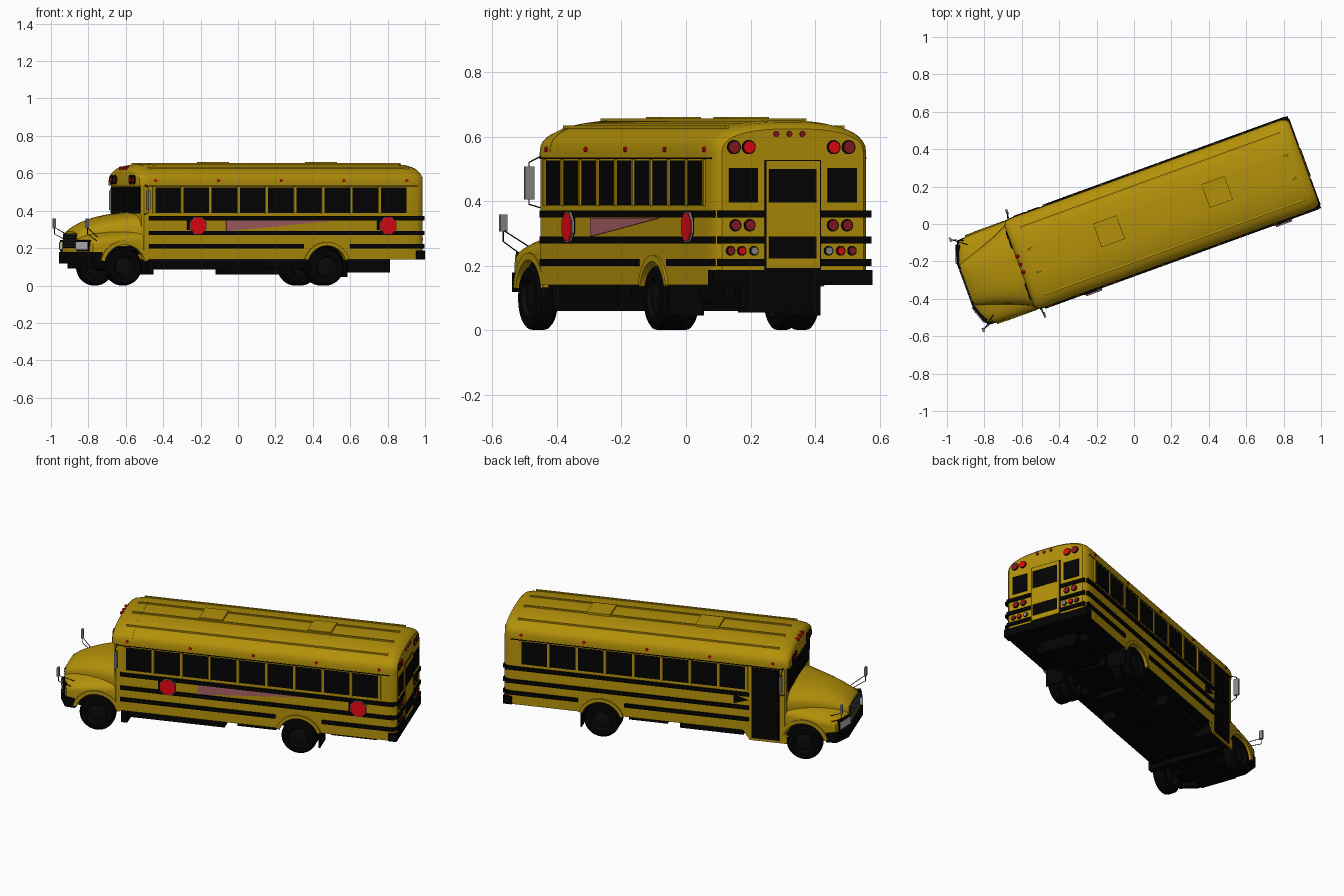
import bpy, bmesh, math
from mathutils import Matrix, Vector

cube = bpy.data.objects.get("Cube")
if cube:
    bpy.data.objects.remove(cube, do_unlink=True)


def material(name, r, g, b):
    m = bpy.data.materials.new(name)
    m.use_nodes = True
    m.diffuse_color = (r, g, b, 1)
    m.node_tree.nodes["Principled BSDF"].inputs["Base Color"].default_value = (r, g, b, 1)
    return m


YELLOW = material("bus yellow", .45, .28, .003)
BLACK = material("trim black", .001, .001, .001)
GLASS = material("dark glass", .001, .001, .001)
RUBBER = material("tyre rubber", .001, .001, .001)
HUB = material("hub grey", .003, .003, .003)
RED = material("signal red", 1, .003, .008)
DARK_RED = material("lamp dark red", .25, .01, .015)
GREY = material("mirror grey", .25, .25, .25)
WHITE = material("lamp white", .5, .5, .5)
PINK = material("banner pink", .4, .12, .13)
parts = []


def make(name, bm, *mats):
    bmesh.ops.recalc_face_normals(bm, faces=bm.faces)
    mesh = bpy.data.meshes.new(name)
    bm.to_mesh(mesh)
    bm.free()
    for m in mats:
        mesh.materials.append(m)
    ob = bpy.data.objects.new(name, mesh)
    bpy.context.collection.objects.link(ob)
    parts.append(ob)
    return ob


def loft(bm, rings):
    rows = [[bm.verts.new(p) for p in ring] for ring in rings]
    n = len(rows[0])
    for a, b in zip(rows, rows[1:]):
        for i in range(n):
            j = (i + 1) % n
            bm.faces.new((a[i], a[j], b[j], b[i]))
    bm.faces.new(rows[0])
    bm.faces.new(rows[-1])


def boxes(name, mat, *spans):
    """Each span is x0, x1, y0, y1, z0, z1."""
    bm = bmesh.new()
    for x0, x1, y0, y1, z0, z1 in spans:
        loft(bm, [[(x, y0, z0), (x, y1, z0), (x, y1, z1), (x, y0, z1)] for x in (x0, x1)])
    return make(name, bm, mat)


def both(x0, x1, y0, y1, z0, z1):
    return [(x0, x1, s * y0, s * y1, z0, z1) for s in (-1, 1)]


def prism(name, mat, outline, lo, hi, upright=False):
    bm = bmesh.new()
    loft(bm, [[(a, h, b) if upright else (a, b, h) for a, b in outline] for h in (lo, hi)])
    return make(name, bm, mat)


def discs(name, mat, centres, radius, depth, axis, sides=20):
    bm = bmesh.new()
    turn = Matrix.Rotation(math.pi / 2, 4, "Y" if axis == "X" else "X")
    spin = Matrix.Rotation(math.pi / sides, 4, "Z")
    for c in centres:
        bmesh.ops.create_cone(bm, cap_ends=True, segments=sides, radius1=radius, radius2=radius,
                              depth=depth, matrix=Matrix.Translation(c) @ turn @ spin)
    return make(name, bm, mat)


def rods(name, mat, radius, *pairs):
    bm = bmesh.new()
    for a, b in pairs:
        a, b = Vector(a), Vector(b)
        rot = (b - a).to_track_quat("Z", "Y").to_matrix().to_4x4()
        bmesh.ops.create_cone(bm, cap_ends=True, segments=8, radius1=radius, radius2=radius,
                              depth=(b - a).length, matrix=Matrix.Translation((a + b) / 2) @ rot)
    return make(name, bm, mat)


def arched_ring(x, width, floor, spring, rise, power=.8, steps=20):
    """Straight walls carrying a flattened elliptical crown."""
    ring = [(x, width, floor)]
    for i in range(steps + 1):
        t = math.pi * i / steps
        c, s = math.cos(t), max(math.sin(t), 0)
        ring.append((x, math.copysign(width * abs(c) ** power, c), spring + rise * s ** power))
    return ring + [(x, -width, floor)]


def cut_arch(ob, x, radius):
    cutter = discs("arch_cutter", YELLOW, [(x, 0, .1)], radius, .8, "Y", 40)
    cutter.data.materials.append(BLACK)
    for f in cutter.data.polygons:
        f.material_index = 1
    mod = ob.modifiers.new("arch", "BOOLEAN")
    mod.object, mod.operation, mod.solver = cutter, "DIFFERENCE", "EXACT"
    bpy.context.view_layer.objects.active = ob
    bpy.ops.object.modifier_apply(modifier=mod.name)
    parts.remove(cutter)
    bpy.data.objects.remove(cutter, do_unlink=True)


# Shell of the passenger body, the rounded front visor, the low fenders and the tapered hood
FRONT_AXLE, REAR_AXLE, SIDE = -.735, .412, .255
bm = bmesh.new()
loft(bm, [arched_ring(x, SIDE - inset, .14, .55, .1 * k) for x, inset, k in (
    (-.636, .014, .5), (-.626, .003, .75), (-.6, 0, .9), (-.54, 0, 1),
    (.87, 0, 1), (.925, 0, .95), (.953, .008, .86), (.966, .022, .74))])
body = make("body_shell", bm, YELLOW, BLACK)
bm = bmesh.new()
loft(bm, [arched_ring(x, SIDE - inset, .535, .55, .1 * k) for x, inset, k in (
    (-.654, .03, .58), (-.648, .013, .74), (-.63, .002, .88), (-.59, -.001, .97), (-.53, -.001, 1.01))])
make("roof_visor", bm, YELLOW)
bm = bmesh.new()
loft(bm, [arched_ring(x, w, .15, z, top - z) for x, w, z, top in (
    (-.615, .25, .25, .315), (-.7, .249, .235, .31), (-.8, .247, .222, .298), (-.87, .244, .212, .285),
    (-.91, .234, .208, .275), (-.935, .2, .205, .265), (-.953, .15, .205, .255))])
fenders = make("fenders", bm, YELLOW, BLACK)
bm = bmesh.new()
loft(bm, [arched_ring(x, w, .21, z, top - z) for x, w, z, top in (
    (-.615, .247, .3, .392), (-.66, .225, .298, .39), (-.73, .192, .29, .381), (-.8, .166, .28, .367),
    (-.87, .142, .27, .344), (-.915, .128, .262, .322), (-.94, .118, .258, .304), (-.954, .108, .255, .29))])
make("hood", bm, YELLOW)
for ob in (body, fenders):
    for f in ob.data.polygons:
        f.material_index = int(f.normal.z < -.5)
cut_arch(body, REAR_AXLE, .115)
cut_arch(fenders, FRONT_AXLE, .12)

# Wheel arch flares
bm = bmesh.new()
for s in (-1, 1):
    for x, inner, outer, start, lip in ((FRONT_AXLE, .118, .14, 14, .253), (REAR_AXLE, .113, .133, 18, .263)):
        angles = [math.radians(start + (180 - 2 * start) * i / 20) for i in range(21)]
        loft(bm, [[(x + r * math.cos(a), s * y, .1 + r * math.sin(a))
                   for r, y in ((inner, .225), (outer, .225), (outer, lip), (inner, lip))]
                  for a in angles])
make("wheel_arches", bm, YELLOW)


# Wheels, doubled at the rear
def wheel(name, x, y, width):
    half = [(.02, .45), (.05, .3), (.058, .5), (.088, .5), (.098, .36), (.1, .2)]
    profile = half + [(r, -w) for r, w in reversed(half)]
    bm = bmesh.new()
    loft(bm, [[(x + r * math.cos(a), y + w * width, .1 + r * math.sin(a))
               for a in (math.tau * i / 36 for i in range(36))] for r, w in profile])
    ob = make(name, bm, RUBBER, HUB)
    for f in ob.data.polygons:
        f.material_index = int((f.center - Vector((x, f.center.y, .1))).length < .056)


for s, side in ((-1, "right"), (1, "left")):
    wheel("front_wheel_" + side, FRONT_AXLE, s * .22, .068)
    wheel("rear_outer_wheel_" + side, REAR_AXLE, s * .23, .056)
    wheel("rear_inner_wheel_" + side, REAR_AXLE, s * .166, .056)

# Underside
rods("axles", BLACK, .02, *[((x, -.2, .1), (x, .2, .1)) for x in (FRONT_AXLE, REAR_AXLE)])
boxes("chassis", BLACK, (-.93, .82, -.11, .11, .09, .16), (-.86, -.6, -.165, .165, .1, .2),
      (.5, .56, -.01, .14, .055, .15), (.56, .82, -.12, .1, .07, .15), (-.1, .25, -.08, .08, .06, .12))
boxes("side_tanks", BLACK, (-.6, -.02, -.21, -.13, .085, .145), (-.38, -.02, .13, .2, .085, .145),
      *both(.05, .27, .13, .2, .1, .145), *both(.56, .78, .1, .16, .1, .145))
boxes("mud_flaps", BLACK, *both(.525, .532, .135, .25, .045, .15), (-.6, -.565, -.235, .2, .06, .15))

# Bumpers
nose = [(-.963, .15), (-.918, .24), (-.86, .245), (-.86, .225), (-.905, .22), (-.94, .14)]
prism("front_bumper", BLACK, nose + [(x, -y) for x, y in reversed(nose)], .118, .178)
boxes("rear_bumper", BLACK, (.92, .969, -.262, .262, .14, .187))

# Side rails, drip rails and windows between raised posts
for s, side, start in ((-1, "right", -.6), (1, "left", -.425)):
    rails = [(start, .955, .36), (start, .955, .28), (start, .28, .21), (.545, .955, .21)]
    boxes("rub_rails_" + side, BLACK,
          *[(a, b, s * .25, s * .264, z - .011, z + .011) for a, b, z in rails])
    boxes("drip_rail_" + side, BLACK, (-.62, .93, s * .25, s * .257, .53, .535))
    first = 0 if s < 0 else 1
    panes = [-.573 + .1605 * i for i in range(first, 9)]
    boxes("side_windows_" + side, GLASS, (panes[0], .872, s * .25, s * .2556, .387, .525))
    boxes("window_posts_" + side, YELLOW,
          *[(x - .007, x + .007, s * .25, s * .262, .384, .529) for x in panes + [.8715]])
    discs("marker_lamps_" + side, RED,
          [(-.56 + .357 * i, s * SIDE, .56) for i in range(5)], .008, .012, "Y", 10)

# Entrance door on the left with its step well
boxes("step_well", BLACK, (-.615, -.43, .13, .25, .09, .145))
prism("step_skirt", YELLOW, [(-.64, .085), (-.43, .085), (-.39, .142), (-.64, .142)], .246, .2545, True)
boxes("entrance_door", BLACK, (-.598, -.44, .25, .258, .1, .527))
boxes("door_panes", GLASS, *[(x, x + .066, .255, .261, z, z + .17)
                             for x in (-.59, -.514) for z in (.12, .34)])
prism("left_arm_plate", BLACK, [(-.42, .325), (-.34, .35), (-.34, .3)], .25, .261, True)

# Right side signs and banner
signs = [(-.326, .32), (.755, .32)]
boxes("sign_mounts", BLACK, *[(x - .058, x + .02, -.266, -.25, z - .022, z + .03) for x, z in signs])
for name, mat, radius, depth in (("backs", BLACK, .05, .268), ("rims", GREY, .0505, .271),
                                 ("faces", RED, .047, .273)):
    discs("stop_sign_" + name, mat, [(x, -depth, z) for x, z in signs], radius, .006, "Y", 8)
prism("side_banner", PINK, [(-.16, .347), (.46, .347), (-.16, .29)], -.259, -.25, True)

# Roof ribs and hatches
boxes("roof_ribs", YELLOW, *[(-.58, .9, y - .005, y + .005, z - .01, z + .007)
      for y in (-.19, -.065, .065, .19)
      for z in [.55 + .1 * (1 - (abs(y) / SIDE) ** 2.5) ** .4]])
boxes("roof_hatches", YELLOW, *[(x - .066, x + .066, -.058, .076, .63, .66) for x in (-.139, .476)])

# Front face
boxes("windshield", GLASS, *both(-.64, -.63, .006, .222, .385, .53))
warning = [(-.654, s * y, .566) for s in (-1, 1) for y in (.122, .172)]
discs("front_lamp_housings", BLACK, warning, .026, .01, "X")
discs("front_warning_lamps", DARK_RED, warning, .016, .016, "X")
discs("front_roof_lamps", RED, [(-.643, y, .627) for y in (-.04, .004, .05)], .009, .026, "X", 10)
boxes("grille", BLACK, (-.958, -.94, -.1, .1, .2, .279))
boxes("grille_bars", GREY, *[(-.961, -.95, -.095, .095, z, z + .005) for z in (.208, .224, .24, .256, .27)])
for s, side in ((-1, "right"), (1, "left")):
    for name, mat, out, z0, z1 in (("surround", BLACK, 0, .183, .243), ("headlight", WHITE, .005, .192, .234)):
        lamp = [(-.965 - out, .125), (-.932 - out, .222), (-.9, .205), (-.93, .12)]
        prism(name + "_" + side, mat, [(x, s * y) for x, y in lamp], z0, z1)

# Rear face with emergency door
boxes("rear_rails", BLACK, *[b for z in (.36, .28, .21) for b in both(.95, .973, .094, .245, z - .011, z + .011)])
boxes("rear_door_frame", BLACK, (.96, .969, -.092, .092, .187, .528))
boxes("rear_door", YELLOW, (.96, .973, -.088, .088, .192, .524))
boxes("rear_door_panes", GLASS, *[(.97, .976, -.08, .075, a, b) for a, b in ((.395, .5), (.222, .29))])
boxes("rear_windows", GLASS, *both(.96, .97, .115, .21, .395, .503))


def rear_lamps(name, mat, z, radius, *offsets):
    spots = [(.966, s * y - .005, z) for s in (-1, 1) for y in offsets]
    discs(name + "_rings", BLACK, spots, radius + .004, .008, "X")
    discs(name, mat, spots, radius, .014, "X")


rear_lamps("upper_inner_lamps", RED, .567, .018, .14)
rear_lamps("upper_outer_lamps", DARK_RED, .567, .018, .189)
rear_lamps("middle_lamps", DARK_RED, .325, .015, .137, .184)
rear_lamps("lower_inner_lamps", RED, .246, .011, .163)
rear_lamps("lower_outer_lamps", DARK_RED, .246, .011, .2)
rear_lamps("reversing_lamps", GREY, .246, .011, .123)
discs("rear_roof_lamps", DARK_RED, [(.963, y, .608) for y in (-.054, -.011, .032)], .009, .016, "X", 10)

# Mirrors on arms
for s, side in ((-1, "right"), (1, "left")):
    boxes("door_mirror_" + side, GREY, (-.622, -.61, s * .278, s * .308, .405, .507))
    boxes("hood_mirror_" + side, GREY, (-.957, -.945, s * .245, s * .268, .306, .358))
    rods("mirror_arms_" + side, HUB, .002,
         ((-.62, s * .24, .545), (-.617, s * .293, .52)), ((-.617, s * .293, .52), (-.617, s * .293, .39)),
         ((-.617, s * .293, .39), (-.63, s * .235, .375)), ((-.95, s * .257, .31), (-.95, s * .257, .275)),
         ((-.95, s * .257, .275), (-.88, s * .225, .235)), ((-.95, s * .257, .31), (-.86, s * .19, .25)))

# Turn the whole bus to its parked angle and smooth the rounded parts
parked = Matrix.Rotation(math.radians(20), 4, "Z")
bpy.ops.object.select_all(action="DESELECT")
for ob in parts:
    ob.data.transform(parked)
    ob.select_set(True)
bpy.context.view_layer.objects.active = body
bpy.ops.object.shade_smooth_by_angle(angle=math.radians(35))
